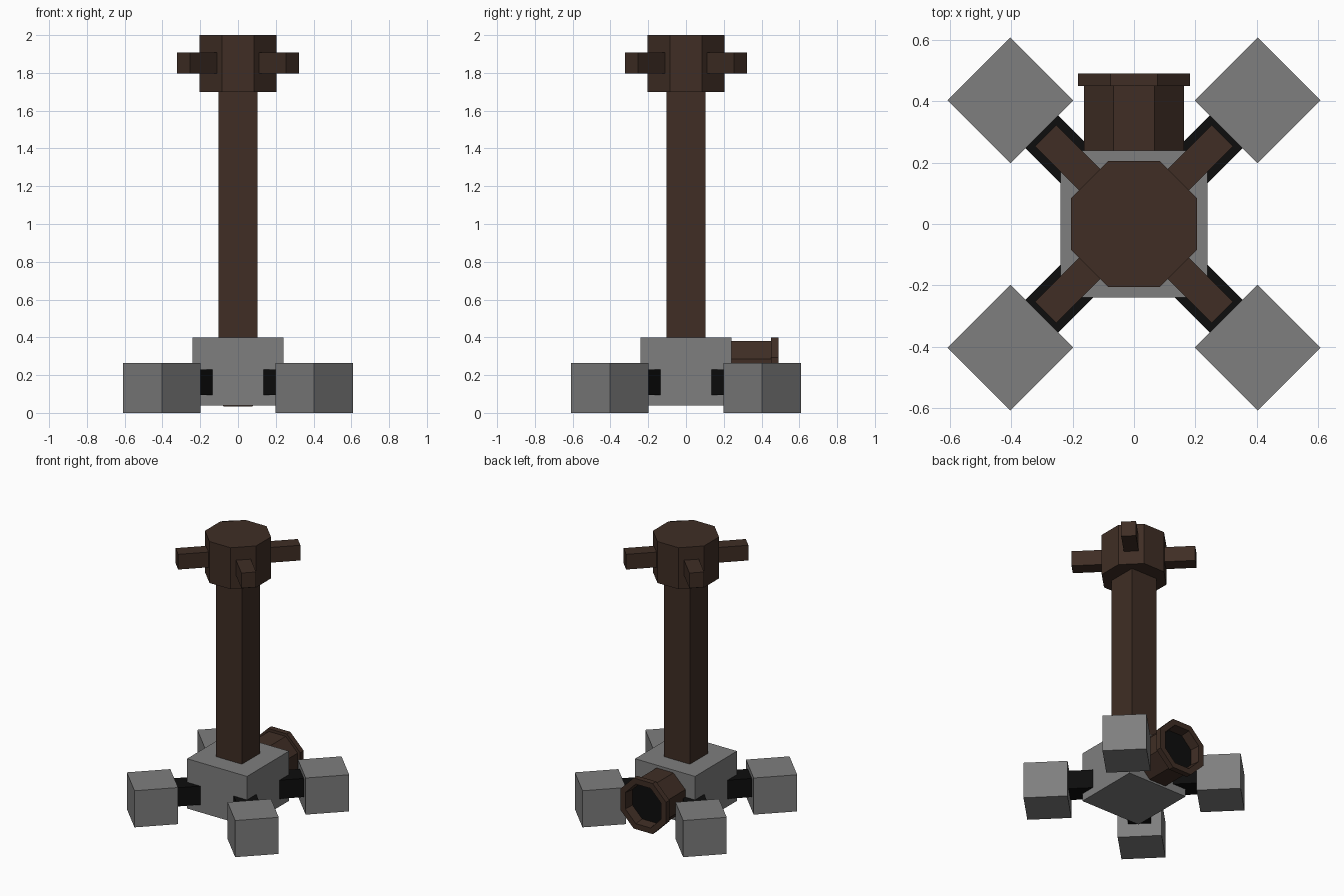
import bpy, bmesh, math
from mathutils import Matrix, Vector

if "Cube" in bpy.data.objects:
    bpy.data.objects.remove(bpy.data.objects["Cube"])


def material(name, rgb):
    m = bpy.data.materials.new(name)
    m.diffuse_color = (*rgb, 1.0)
    m.use_nodes = True
    m.node_tree.nodes["Principled BSDF"].inputs["Base Color"].default_value = m.diffuse_color
    return m


BROWN = material("dark_brown_wood", (0.050, 0.027, 0.018))
GRAY = material("stone_gray", (0.210, 0.210, 0.210))
BLACK = material("near_black", (0.004, 0.004, 0.004))


def finish(bm, name, mats, matrix=Matrix()):
    bmesh.ops.recalc_face_normals(bm, faces=bm.faces[:])
    me = bpy.data.meshes.new(name)
    bm.to_mesh(me)
    bm.free()
    me.transform(matrix)
    for m in mats:
        me.materials.append(m)
    ob = bpy.data.objects.new(name, me)
    bpy.context.collection.objects.link(ob)
    return ob


def box(name, mat, lo, hi, turn=0.0):
    """Box between two corners, then turned about the z axis."""
    lo, hi = Vector(lo), Vector(hi)
    bm = bmesh.new()
    bmesh.ops.create_cube(bm, size=1.0)
    for v in bm.verts:
        v.co = Vector((a * b for a, b in zip(v.co, hi - lo))) + (lo + hi) / 2
    return finish(bm, name, [mat], Matrix.Rotation(turn, 4, 'Z'))


def octagon_lathe(name, mats, profile, matrix, last_mat=0):
    """Stack of flat-sided octagons from (apothem, height) pairs, capped."""
    bm = bmesh.new()
    rings = []
    for apothem, z in profile:
        r = apothem / math.cos(math.pi / 8)
        rings.append([bm.verts.new((r * math.cos((i + 0.5) * math.pi / 4),
                                    r * math.sin((i + 0.5) * math.pi / 4), z))
                      for i in range(8)])
    for a, b in zip(rings, rings[1:]):
        for i in range(8):
            j = (i + 1) % 8
            bm.faces.new((a[i], a[j], b[j], b[i]))
    bm.faces.new(rings[0])
    bm.faces.new(rings[-1]).material_index = last_mat
    return finish(bm, name, mats, matrix)


# Central block and post
box("base_block", GRAY, (-0.24, -0.24, 0.04), (0.24, 0.24, 0.40))
box("post", BROWN, (-0.104, -0.104, 0.38), (0.104, 0.104, 1.72))

# Octagonal head
octagon_lathe("head", [BROWN], [(0.205, 1.70), (0.205, 2.0)], Matrix())

# Diagonal feet, their links and the head pegs
for i, side in enumerate(("back_right", "back_left", "front_left", "front_right")):
    turn = math.pi / 4 + i * math.pi / 2
    box("foot_" + side, GRAY, (0.425, -0.145, 0.0), (0.715, 0.145, 0.265), turn)
    box("foot_link_" + side, BLACK, (0.20, -0.075, 0.095), (0.43, 0.075, 0.23), turn)
    box("head_peg_" + side, BROWN, (0.15, -0.049, 1.797), (0.407, 0.049, 1.907), turn)

# Rimmed spout on the back, with a dark recessed mouth
octagon_lathe("spout", [BROWN, BLACK],
              [(0.163, 0.23), (0.163, 0.45), (0.183, 0.45), (0.183, 0.49),
               (0.143, 0.49), (0.135, 0.42)],
              Matrix.Translation((0, 0, 0.217)) @ Matrix.Rotation(-math.pi / 2, 4, 'X'),
              last_mat=1)
